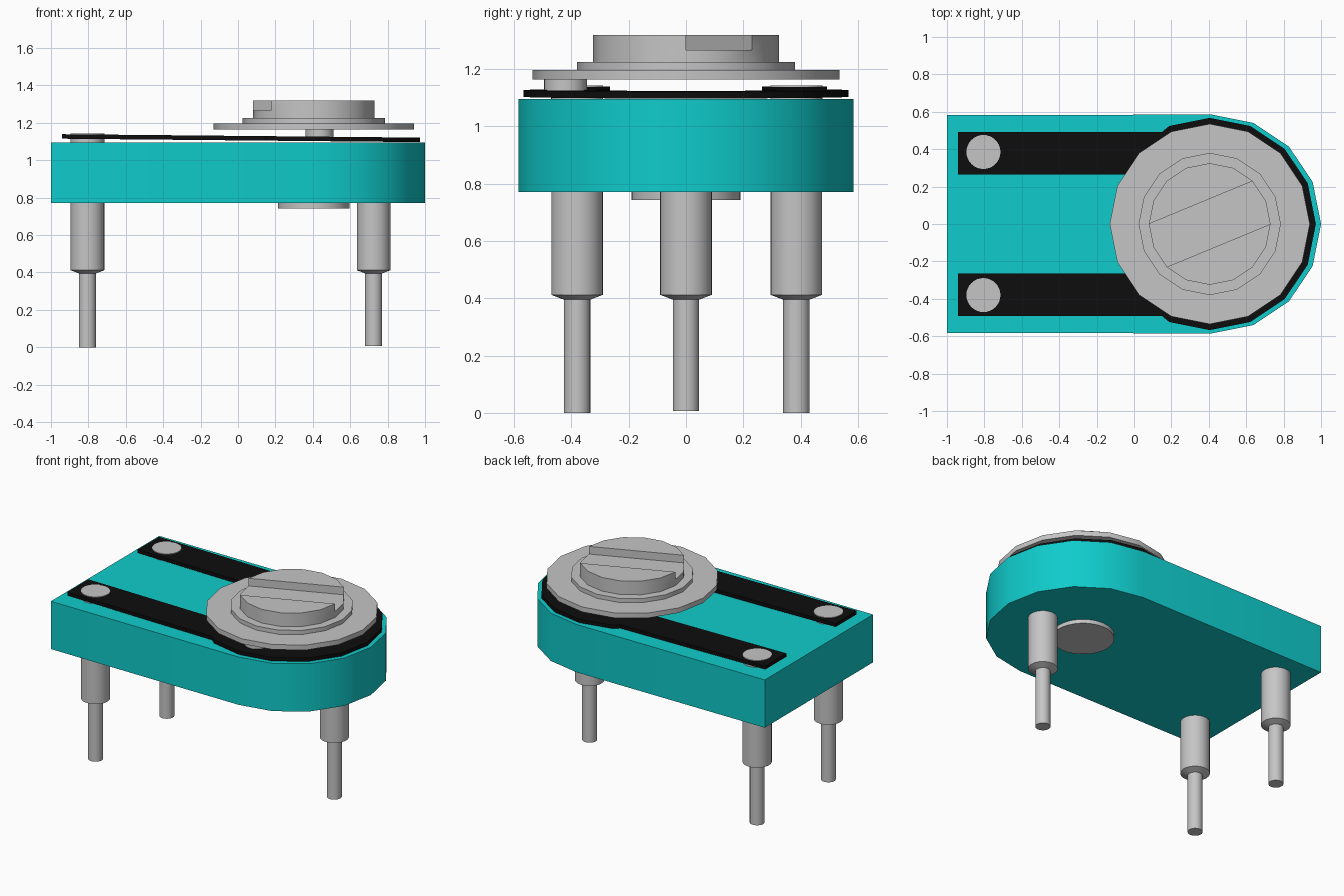
import bpy
import bmesh
from math import cos, sin, radians

cube = bpy.data.objects.get("Cube")
if cube:
    bpy.data.objects.remove(cube, do_unlink=True)


def material(name, rgb):
    mat = bpy.data.materials.new(name)
    mat.use_nodes = True
    mat.diffuse_color = (*rgb, 1)
    mat.node_tree.nodes["Principled BSDF"].inputs["Base Color"].default_value = (*rgb, 1)
    return mat


teal = material("teal plastic", (0.005, 0.6, 0.6))
grey = material("grey metal", (0.56, 0.56, 0.56))
black = material("black carbon", (0.004, 0.004, 0.004))


def finish(bm, name, mat):
    bmesh.ops.recalc_face_normals(bm, faces=bm.faces)
    mesh = bpy.data.meshes.new(name)
    bm.to_mesh(mesh)
    bm.free()
    mesh.materials.append(mat)
    obj = bpy.data.objects.new(name, mesh)
    bpy.context.collection.objects.link(obj)
    bpy.ops.object.select_all(action="DESELECT")
    obj.select_set(True)
    bpy.context.view_layer.objects.active = obj
    bpy.ops.object.shade_smooth_by_angle(angle=radians(30))
    return obj


def arc(cx, r, start, end, steps, cy=0):
    angles = [radians(start + (end - start) * i / steps) for i in range(steps + 1)]
    return [(cx + r * cos(a), cy + r * sin(a)) for a in angles]


def circle(cx, cy, r, sides):
    return arc(cx, r, 0, 360, sides, cy)[:-1]


def loft(rings):
    """Closed solid through rings, each given as (outline, z)."""
    bm = bmesh.new()
    loops = [[bm.verts.new((x, y, z)) for x, y in pts] for pts, z in rings]
    n = len(loops[0])
    for low, high in zip(loops, loops[1:]):
        for i in range(n):
            j = (i + 1) % n
            bm.faces.new((low[i], low[j], high[j], high[i]))
    bm.faces.new(loops[0][::-1])
    bm.faces.new(loops[-1])
    return bm, loops


def disc(name, mat, x, y, r, z0, z1, sides=32):
    pts = circle(x, y, r, sides)
    return finish(loft([(pts, z0), (pts, z1)])[0], name, mat)


# Housing with one rounded end
outline = [(-1, -0.582)] + arc(0.415, 0.585, -90, 90, 8) + [(-1, 0.582)]
finish(loft([(outline, 0.77), (outline, 1.095)])[0], "housing", teal)

# Horseshoe track, slightly raised towards its two ends
AXIS = 0.405
half = 112.5
track = [(-0.94, -0.492), (0.15, -0.492)]
track += arc(AXIS, 0.567, -half, half, 10)
track += [(0.15, 0.492), (-0.94, 0.492), (-0.94, 0.265), (0.22, 0.265)]
track += arc(AXIS, 0.33, half, -half, 10)
track += [(0.22, -0.265), (-0.94, -0.265)]
bm, _ = loft([(track, 1.097), (track, 1.121)])
for v in bm.verts:
    v.co.z += 0.0095 * (0.96 - v.co.x)
finish(bm, "resistive_track", black)

# Rotor: wiper contact, wide plate, step and bottom rivet
disc("wiper_contact", grey, 0.435, -0.42, 0.075, 1.115, 1.166)
disc("rotor_plate", grey, AXIS, 0, 0.535, 1.163, 1.197, 16)
disc("rotor_step", grey, AXIS, 0, 0.38, 1.196, 1.225, 16)
disc("bottom_rivet", grey, AXIS, 0, 0.19, 0.743, 0.772)

# Slotted knob: split the top and raise the two outer segments
pts = circle(AXIS, 0, 0.325, 16)
bm, loops = loft([(pts, 1.224), (pts, 1.266)])
top = loops[-1]
for a, b in ((2, 8), (10, 0)):
    bmesh.ops.connect_verts(bm, verts=[top[a], top[b]])
raised = [f for f in bm.faces if len(f.verts) == 7]
for face in raised:
    new = bmesh.ops.extrude_face_region(bm, geom=[face])["geom"]
    for v in new:
        if isinstance(v, bmesh.types.BMVert):
            v.co.z = 1.318
    bmesh.ops.delete(bm, geom=[f for f in [face] if f.is_valid], context="FACES_ONLY")
finish(bm, "slotted_knob", grey)

# Stepped pins, with rivets over the two end pins
for name, x, y in (("left_end", -0.805, 0.385), ("right_end", -0.805, -0.38), ("wiper", 0.725, 0)):
    thin, thick = circle(x, y, 0.046, 32), circle(x, y, 0.09, 32)
    foot = 0.006 if name == "wiper" else 0
    rings = [(thin, foot), (thin, 0.395), (thick, 0.412), (thick, 0.772)]
    finish(loft(rings)[0], name + "_pin", grey)
    if name != "wiper":
        disc(name + "_rivet", grey, x, y, 0.091, 1.09, 1.142)
